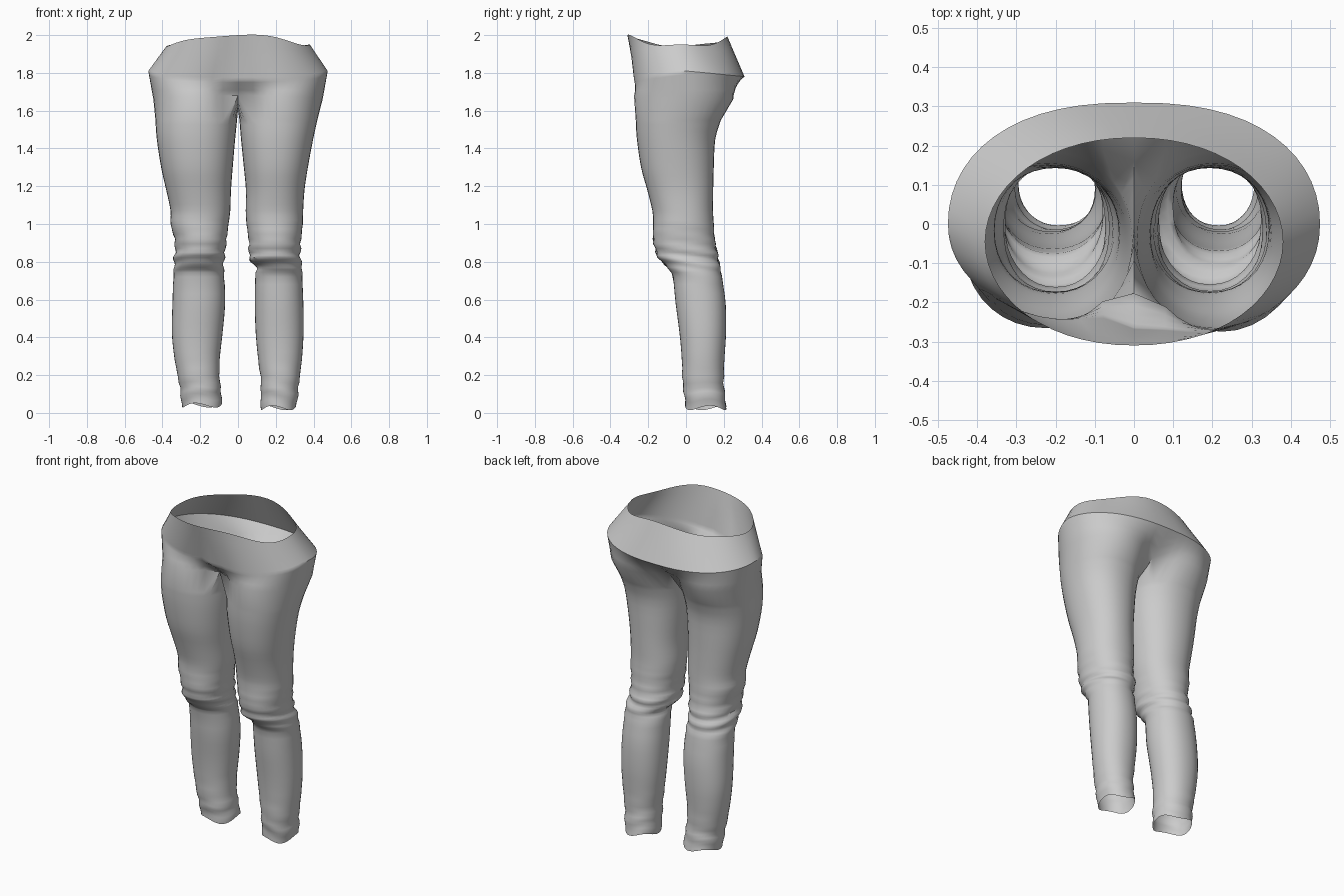
import bpy, bmesh
from math import sin, cos, pi, radians, exp
from mathutils import Vector

if "Cube" in bpy.data.objects:
    bpy.data.objects.remove(bpy.data.objects["Cube"])

HALF = 28      # segments of each hip half, front centre to back centre
SEAM = 7       # vertices across the crotch seam
SPREAD = 140   # leg angle reached at the hip centre line

# Leg sections: z, y front, y back, left outer/inner x, right outer/inner x
LEG = [
    (1.55, -.266, .185, -.437, -.005, .420, .008),
    (1.45, -.260, .155, -.430, -.015, .398, .016),
    (1.30, -.238, .147, -.407, -.028, .370, .031),
    (1.18, -.205, .144, -.380, -.037, .352, .042),
    (1.07, -.178, .143, -.357, -.041, .345, .041),
    (1.00, -.174, .147, -.357, -.050, .343, .045),
    (0.92, -.174, .152, -.336, -.060, .334, .056),
    (0.85, -.158, .165, -.334, -.068, .330, .058),
    (0.81, -.138, .173, -.340, -.074, .332, .062),
    (0.77, -.098, .180, -.338, -.076, .340, .096),
    (0.72, -.070, .190, -.342, -.073, .340, .092),
    (0.58, -.055, .210, -.347, -.068, .346, .089),
    (0.42, -.034, .212, -.350, -.082, .347, .094),
    (0.28, -.022, .203, -.335, -.097, .338, .107),
    (0.16, -.018, .200, -.312, -.096, .323, .122),
    (0.09, -.008, .206, -.303, -.088, .318, .119),
    (0.03, -.003, .213, -.296, -.085, .308, .122),
]


def spow(v, e):
    return (1 if v >= 0 else -1) * abs(v) ** e


def smooth_rows(rows, steps):
    """Catmull-Rom resampling of a table of sections."""
    out = []
    for i in range(len(rows) - 1):
        a, b = rows[max(i - 1, 0)], rows[i]
        c, d = rows[i + 1], rows[min(i + 2, len(rows) - 1)]
        for k in range(steps):
            t = k / steps
            out.append([.5 * (2*q + (r-p)*t + (2*p-5*q+4*r-s)*t*t + (3*q-p-3*r+s)*t**3)
                        for p, q, r, s in zip(a, b, c, d)])
    return out + [list(rows[-1])]


def rim(side, f):
    y = -.045 + .265 * sin(f)
    z = 1.945 + .05 * abs(sin(f)) ** 3 - .008 * sin(f) + .006 * sin(5 * f + side)
    return Vector((side * .38 * spow(cos(f), .95), y, z))


def hip(side, f):
    s = sin(f)
    front = .295 if side > 0 else .262
    y = spow(s, .95) * (.31 if s > 0 else front)
    # the front centre dips in between the thighs
    y += .03 * exp(-((f + pi / 2) / .25) ** 2)
    z = 1.81 - .03 * max(s, 0) - .05 * max(-s, 0)
    return Vector((side * .475 * spow(cos(f), .82), y, z))


def thigh_top(side, f):
    a = f / (pi / 2) * radians(SPREAD)
    x = 0 if abs(abs(f) - pi / 2) < 1e-4 else side * max(.224 + .224 * cos(a), .004)
    front = .275 if side > 0 else .258
    y = sin(a) * (.25 if a > 0 else front)
    return Vector((x, y, 1.66 + .02 * max(-sin(f), 0)))


bm = bmesh.new()


def half_angles():
    return [-pi / 2 + pi * i / HALF for i in range(HALF + 1)]


def bridge(a, b, closed=False):
    n = len(a)
    for i in range(n if closed else n - 1):
        j = (i + 1) % n
        bm.faces.new((a[i], a[j], b[j], b[i]))


# Hip part: two halves sharing the centre line
levels = [(rim, hip, t) for t in (0, .25, .5, .75, .93)]
levels += [(hip, thigh_top, t) for t in (0, .12, .35, .65, 1)]
halves = {-1: [], 1: []}
for lo, hi, t in levels:
    ends = None
    for side in (1, -1):
        pts = [lo(side, f).lerp(hi(side, f), t) for f in half_angles()]
        if ends is None:
            for k in (0, -1):
                pts[k].x = 0
            row = [bm.verts.new(p) for p in pts]
            ends = (row[0], row[-1])
        else:
            row = [ends[0]] + [bm.verts.new(p) for p in pts[1:-1]] + [ends[1]]
        halves[side].append(row)
for rows in halves.values():
    for a, b in zip(rows, rows[1:]):
        bridge(a, b)

# Crotch seam, sagging from back centre to front centre
back, front = ends[1].co, ends[0].co
seam = []
for i in range(1, SEAM + 1):
    t = i / (SEAM + 1)
    p = back.lerp(front, t)
    p.z -= .065 * sin(pi * t) ** .7
    seam.append(bm.verts.new(p))

# Legs lofted down from the hip
angles = [radians(-SPREAD + 2 * SPREAD * i / HALF) for i in range(HALF + 1)]
gap = radians(360 - 2 * SPREAD)
angles += [radians(SPREAD) + gap * i / (SEAM + 1) for i in range(1, SEAM + 1)]
sections = smooth_rows(LEG, 3)
for side in (-1, 1):
    prev = halves[side][-1] + seam
    for n, (z, yf, yb, lo, li, ro, ri) in enumerate(sections):
        xo, xi = (lo, li) if side < 0 else (ro, ri)
        cx, rx = (xo + xi) / 2, abs(xo - xi) / 2
        cy, ry = (yf + yb) / 2, (yb - yf) / 2
        ring = []
        for a in angles:
            # knee folds and creases at the ankle
            fold = .006 * sin(z * 95 + 2.5 * sin(a) + side) * exp(-((z - .84) / .11) ** 2)
            fold += .004 * sin(z * 70 + 2 * cos(a)) * exp(-((z - .14) / .1) ** 2)
            x = cx + side * (rx + fold) * spow(cos(a), .93)
            y = cy + (ry + fold) * spow(sin(a), .93)
            # uneven hem
            hem = max(0, 1 - z / .2)
            dz = hem * (.014 * sin(3 * a + side) + (.012 if side < 0 else -.004))
            ring.append(bm.verts.new((x, y, max(z + dz, 0))))
        bridge(prev, ring, True)
        prev = ring

bmesh.ops.recalc_face_normals(bm, faces=bm.faces)
mesh = bpy.data.meshes.new("trousers")
bm.to_mesh(mesh)
bm.free()
trousers = bpy.data.objects.new("trousers", mesh)
bpy.context.collection.objects.link(trousers)
bpy.context.view_layer.objects.active = trousers
trousers.select_set(True)
bpy.ops.object.shade_smooth_by_angle(angle=radians(40))
